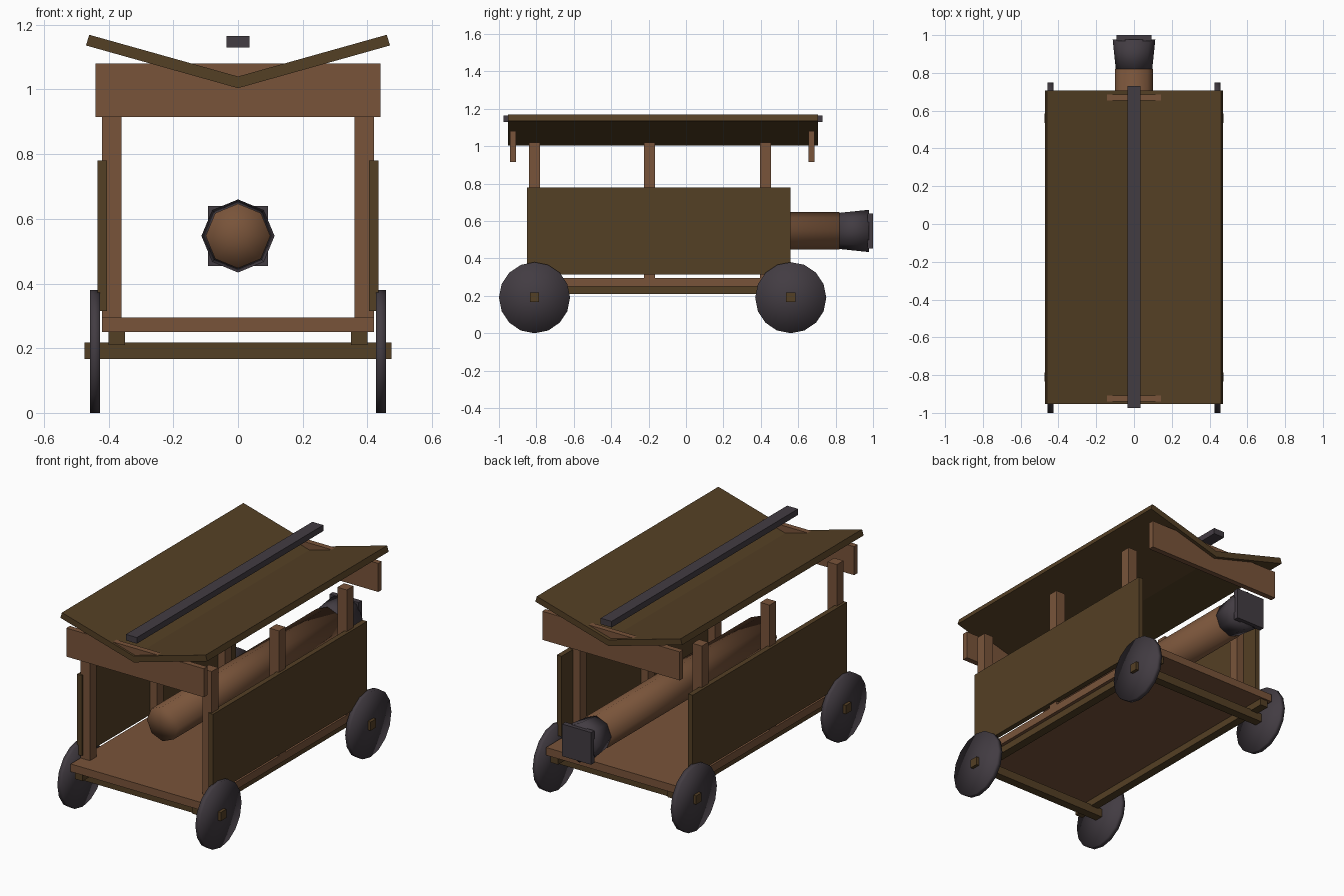
import bpy, bmesh, math
from mathutils import Matrix

if "Cube" in bpy.data.objects:
    bpy.data.objects.remove(bpy.data.objects["Cube"])


def material(name, rgb):
    m = bpy.data.materials.new(name)
    m.diffuse_color = (*rgb, 1)
    m.use_nodes = True
    m.node_tree.nodes["Principled BSDF"].inputs["Base Color"].default_value = m.diffuse_color
    return m


BROWN = material("brown wood", (0.19, 0.088, 0.042))
DARK = material("dark wood", (0.088, 0.05, 0.018))
IRON = material("dark iron", (0.055, 0.045, 0.055))


def finish(name, bm, mat, smooth=False):
    bmesh.ops.recalc_face_normals(bm, faces=bm.faces)
    me = bpy.data.meshes.new(name)
    for f in bm.faces:
        f.smooth = smooth
    bm.to_mesh(me)
    bm.free()
    me.materials.append(mat)
    ob = bpy.data.objects.new(name, me)
    bpy.context.collection.objects.link(ob)
    return ob


def box(name, x, y, z, mat):
    """Box from (min, max) ranges."""
    bm = bmesh.new()
    size = [r[1] - r[0] for r in (x, y, z)]
    mid = [(r[1] + r[0]) / 2 for r in (x, y, z)]
    bmesh.ops.create_cube(bm, size=1, matrix=Matrix.Translation(mid) @ Matrix.Diagonal((*size, 1)))
    return finish(name, bm, mat)


def rod(name, axis, start, end, centre, r0, r1, sides, mat):
    """Smooth round part along x or y; centre holds the other two coordinates."""
    bm = bmesh.new()
    mid = (start + end) / 2
    if axis == 'X':
        m = Matrix.Translation((mid, *centre)) @ Matrix.Rotation(math.pi / 2, 4, 'Y')
    else:
        m = Matrix.Translation((centre[0], mid, centre[1])) @ Matrix.Rotation(-math.pi / 2, 4, 'X')
    bmesh.ops.create_cone(bm, cap_ends=True, cap_tris=True, segments=sides,
                          radius1=r0, radius2=r1, depth=end - start, matrix=m)
    return finish(name, bm, mat, True)


# Chassis
box("floor", (-0.42, 0.42), (-0.93, 0.68), (0.25, 0.295), BROWN)
for side, s in (("left", -1), ("right", 1)):
    def span(a, b):
        return tuple(sorted((s * a, s * b)))
    box(f"{side}_chassis_beam", span(0.35, 0.40), (-0.92, 0.67), (0.21, 0.25), DARK)
    box(f"{side}_side_panel", span(0.405, 0.435), (-0.85, 0.56), (0.315, 0.78), DARK)
    for y in (-0.81, -0.195, 0.425):
        box(f"{side}_post", span(0.36, 0.42), (y - 0.03, y + 0.03), (0.295, 1.02), BROWN)
    for y in (-0.81, 0.56):
        a, b = span(0.427, 0.457)
        rod(f"{side}_wheel", 'X', a, b, (y, 0.19), 0.19, 0.19, 16, IRON)

# Axles
for y in (-0.81, 0.56):
    box("axle", (-0.475, 0.475), (y - 0.025, y + 0.025), (0.167, 0.217), DARK)

# Cross boards carrying the roof
for y in (-0.925, 0.67):
    box("roof_end_board", (-0.44, 0.44), (y - 0.016, y + 0.016), (0.915, 1.08), BROWN)

# V-shaped roof slabs
bm = bmesh.new()
profile = [(0, 1.004), (0.47, 1.136), (0.46, 1.169), (0, 1.04),
           (-0.46, 1.169), (-0.47, 1.136)]
face = bm.faces.new([bm.verts.new((x, -0.953, z)) for x, z in profile])
ext = bmesh.ops.extrude_face_region(bm, geom=[face])
bmesh.ops.translate(bm, vec=(0, 1.66, 0),
                    verts=[v for v in ext["geom"] if isinstance(v, bmesh.types.BMVert)])
finish("roof", bm, DARK)

# Iron ridge bar above the roof
box("ridge_bar", (-0.035, 0.035), (-0.975, 0.73), (1.13, 1.165), IRON)

# Ram log with flared iron head and square striking plate
rod("ram_log", 'Y', -0.69, 0.82, (0, 0.547), 0.1, 0.1, 8, BROWN)
rod("ram_head", 'Y', 0.805, 0.978, (0, 0.547), 0.095, 0.113, 8, IRON)
box("ram_plate", (-0.093, 0.093), (0.97, 1.0), (0.454, 0.64), IRON)
